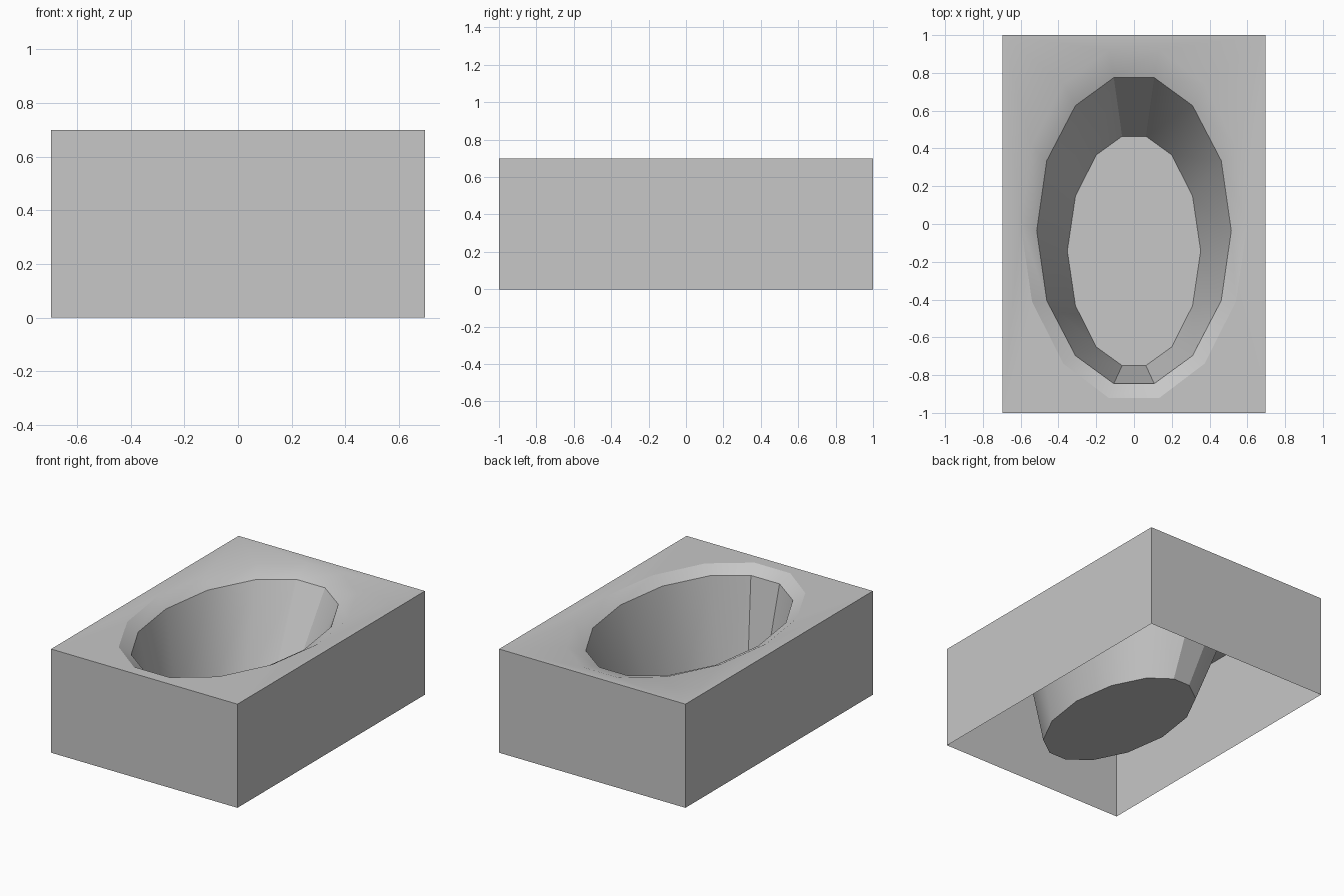
import bpy
import bmesh

if "Cube" in bpy.data.objects:
    bpy.data.objects.remove(bpy.data.objects["Cube"])

HX, HY, TOP = 0.696, 1.0, 0.70

grey = bpy.data.materials.new("light_grey")
grey.diffuse_color = (0.57, 0.57, 0.57, 1)
grey.use_nodes = True
grey.node_tree.nodes["Principled BSDF"].inputs["Base Color"].default_value = grey.diffuse_color


def ring(bm, quarter, cy, z):
    """Fourteen-sided oval loop mirrored from its four right-hand points (x, dy)."""
    right = [(x, -y) for x, y in reversed(quarter[1:])] + quarter
    left = [(-x, y) for x, y in reversed(right)]
    return [bm.verts.new((x, cy + y, z)) for x, y in right + left]


def bridge(bm, a, b):
    """Quads between two loops of equal length."""
    n = len(a)
    for i in range(n):
        j = (i + 1) % n
        bm.faces.new((a[i], a[j], b[j], b[i]))


def finish(bm, name):
    mesh = bpy.data.meshes.new(name)
    bm.to_mesh(mesh)
    bm.free()
    obj = bpy.data.objects.new(name, mesh)
    bpy.context.collection.objects.link(obj)
    mesh.materials.append(grey)
    bpy.ops.object.select_all(action='DESELECT')
    obj.select_set(True)
    bpy.context.view_layer.objects.active = obj
    bpy.ops.object.shade_smooth_by_angle(angle=0.5236)


bm = bmesh.new()

# Outer walls, open underneath
corners = [(-HX, -HY), (HX, -HY), (HX, HY), (-HX, HY)]
base = [bm.verts.new((x, y, 0)) for x, y in corners]
deck = [bm.verts.new((x, y, TOP)) for x, y in corners]
bridge(bm, base, deck)

# Basin loops: rim opening, sloped lip, floor
rim = ring(bm, [(0.60, 0), (0.54, 0.41), (0.374, 0.739), (0.134, 0.921)], 0, TOP)
lip = ring(bm, [(0.515, 0), (0.462, 0.37), (0.31, 0.662), (0.107, 0.81)], -0.035, 0.65)
floor = ring(bm, [(0.353, 0), (0.31, 0.29), (0.20, 0.508), (0.063, 0.607)], -0.1425, 0.07)
bridge(bm, rim, lip)
bridge(bm, lip, floor)
bm.faces.new(floor)

# Flat deck around the opening: a corner fan per quarter, plus the four sides
# rim order: 0-2 front right, 3 right, 4-6 back right, 7-9 back left, 10 left, 11-13 front left
fans = [(1, [0, 1, 2, 3]), (2, [3, 4, 5, 6]), (3, [7, 8, 9, 10]), (0, [10, 11, 12, 13])]
for c, ids in fans:
    for i, j in zip(ids, ids[1:]):
        bm.faces.new((deck[c], rim[j], rim[i]))
bm.faces.new((deck[1], deck[2], rim[3]))
bm.faces.new((deck[2], deck[3], rim[7], rim[6]))
bm.faces.new((deck[3], deck[0], rim[10]))
bm.faces.new((deck[0], deck[1], rim[0], rim[13]))

bm.normal_update()
bmesh.ops.recalc_face_normals(bm, faces=bm.faces)
# Make the deck face up
if sum(f.normal.z * f.calc_area() for f in bm.faces) < 0:
    bmesh.ops.reverse_faces(bm, faces=bm.faces)
finish(bm, "basin_block")
